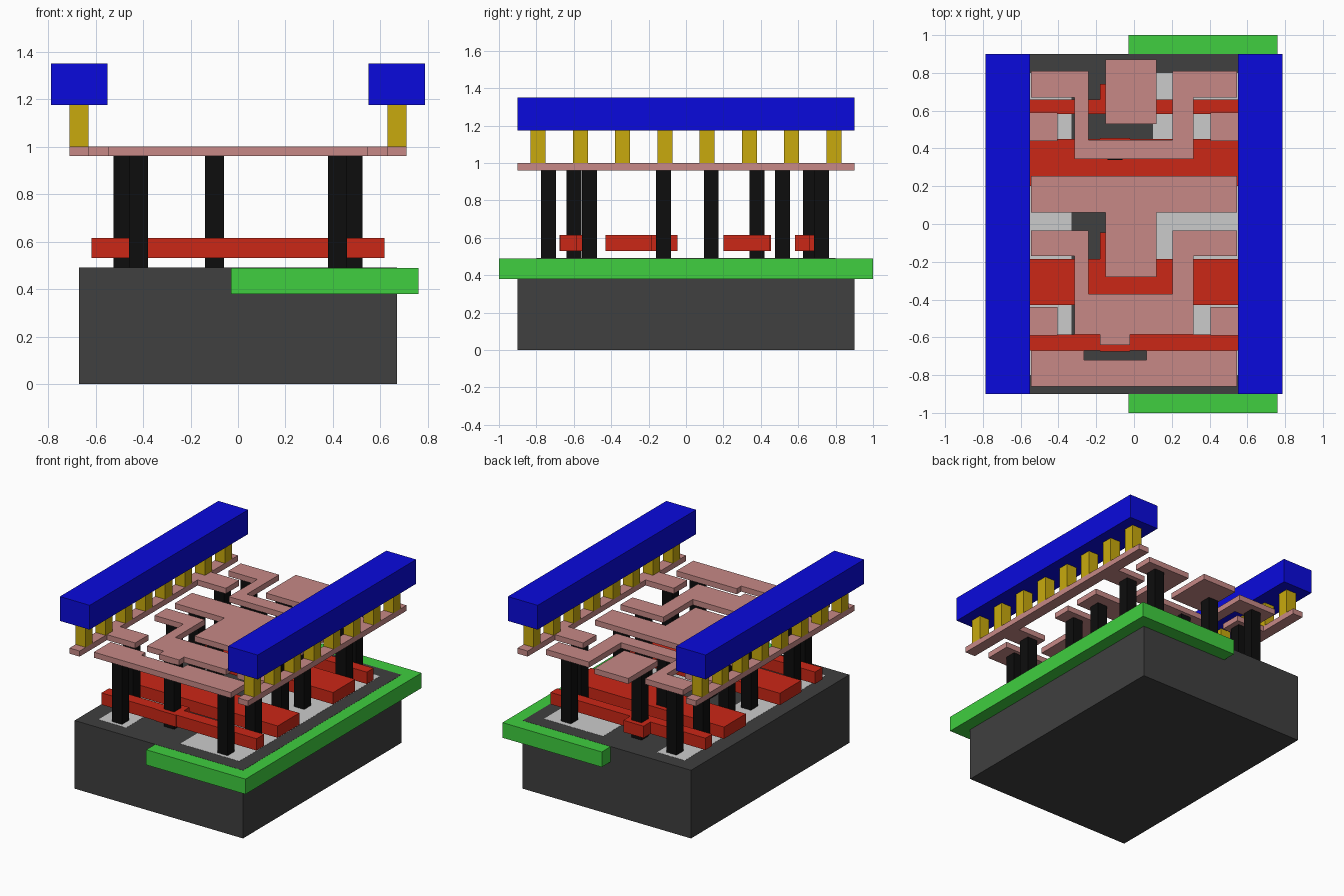
import bpy, bmesh

if "Cube" in bpy.data.objects:
    bpy.data.objects.remove(bpy.data.objects["Cube"])


def material(name, rgb):
    m = bpy.data.materials.new(name)
    m.diffuse_color = (*rgb, 1)
    m.use_nodes = True
    m.node_tree.nodes["Principled BSDF"].inputs["Base Color"].default_value = m.diffuse_color
    return m


DARK = material("dark_grey", (0.05, 0.05, 0.05))
GREEN = material("green", (0.05, 0.62, 0.05))
PALE = material("pale_grey", (0.6, 0.6, 0.6))
RED = material("red", (0.6, 0.02, 0.008))
BLACK = material("black", (0.004, 0.004, 0.004))
PINK = material("pink", (0.57, 0.25, 0.24))
GOLD = material("gold", (0.58, 0.4, 0.004))
BLUE = material("blue", (0.003, 0.003, 0.72))


def prism(name, outline, z0, z1, mat):
    """Extrude a flat outline from z0 up to z1."""
    bm = bmesh.new()
    face = bm.faces.new([bm.verts.new((x, y, z0)) for x, y in outline])
    top = bmesh.ops.extrude_face_region(bm, geom=[face])["geom"]
    bmesh.ops.translate(bm, vec=(0, 0, z1 - z0),
                        verts=[v for v in top if isinstance(v, bmesh.types.BMVert)])
    bmesh.ops.recalc_face_normals(bm, faces=bm.faces)
    mesh = bpy.data.meshes.new(name)
    bm.to_mesh(mesh)
    bm.free()
    mesh.materials.append(mat)
    ob = bpy.data.objects.new(name, mesh)
    bpy.context.collection.objects.link(ob)
    return ob


def box(name, x0, x1, y0, y1, z0, z1, mat):
    return prism(name, [(x0, y0), (x1, y0), (x1, y1), (x0, y1)], z0, z1, mat)


def post(name, x, y, z0, z1, mat, r=0.04):
    return box(name, x - r, x + r, y - r, y + r, z0, z1, mat)


TOP = 0.49       # top of the substrate
M0, M1 = 0.96, 1.0   # lower metal layer

# Substrate, well and the two diffusion strips
box("substrate", -0.67, 0.67, -0.9, 0.9, 0, TOP, DARK)
box("well", -0.03, 0.76, -1, 1, 0.38, TOP - 0.001, GREEN)
box("diffusion_left", -0.55, -0.33, -0.8, 0.8, 0.44, TOP + 0.001, PALE)
box("diffusion_right", 0.1, 0.57, -0.8, 0.8, 0.44, TOP + 0.001, PALE)

# Gate bars, each with a contact pad jogging to one side
X, A, B, Z0, Z1 = 0.617, -0.18, -0.02, 0.53, 0.615


def gate(name, y0, y1, pad):
    lo, hi = min(y0, pad - 0.075), max(y1, pad + 0.075)
    pts = [(-X, y0)]
    if lo < y0:
        pts += [(A, y0), (A, lo), (B, lo), (B, y0)]
    pts += [(X, y0), (X, y1)]
    if hi > y1:
        pts += [(B, y1), (B, hi), (A, hi), (A, y1)]
    pts.append((-X, y1))
    prism(name, pts, Z0, Z1, RED)
    post(name + "_contact", -0.10, pad, TOP, M0, BLACK)


gate("gate_1", -0.67, -0.585, -0.6)
gate("gate_2", -0.43, -0.185, -0.12)
gate("gate_3", 0.2, 0.45, 0.38)
gate("gate_4", 0.583, 0.66, 0.665)

# Diffusion contacts, on both sides
for side in (-1, 1):
    for y, x in ((-0.735, 0.42), (-0.515, 0.485), (-0.12, 0.42),
                 (0.135, 0.42), (0.515, 0.485), (0.725, 0.42)):
        post("diffusion_contact", side * x, y, TOP, M0, BLACK)

# Lower metal traces
E = 0.545
prism("front_trace", [(-E, -0.86), (E, -0.86), (E, -0.67), (0.065, -0.67),
                      (0.065, -0.72), (-0.265, -0.72), (-0.265, -0.67), (-E, -0.67)], M0, M1, PINK)
prism("tee_trace", [(-E, 0.06), (-0.15, 0.06), (-0.15, -0.28), (0.12, -0.28),
                    (0.12, 0.06), (E, 0.06), (E, 0.255), (-E, 0.255)], M0, M1, PINK)
box("pad_trace", -0.15, 0.12, 0.53, 0.87, M0, M1, PINK)


def cup(name, y_base, y_floor, y_arm, y_top, tab=()):
    """U-shaped trace with outward arms."""
    prism(name, [(-0.315, y_base), *tab, (0.315, y_base), (0.315, y_arm), (E, y_arm),
                 (E, y_top), (0.205, y_top), (0.205, y_floor), (-0.24, y_floor),
                 (-0.24, y_top), (-E, y_top), (-E, y_arm), (-0.315, y_arm)], M0, M1, PINK)


cup("front_cup_trace", -0.585, -0.37, -0.17, -0.035,
    [(A, -0.585), (A, -0.64), (B, -0.64), (B, -0.585)])
cup("back_cup_trace", 0.345, 0.445, 0.67, 0.81)

# Power rails with inward stubs, vias and upper bars
for side, label in ((-1, "left"), (1, "right")):
    pts = [(0.71, -0.9), (0.71, 0.9), (0.63, 0.9)]
    for y in (0.515, -0.515):
        pts += [(0.63, y + 0.075), (0.405, y + 0.075), (0.405, y - 0.075), (0.63, y - 0.075)]
    pts.append((0.63, -0.9))
    prism(label + "_rail", [(side * x, y) for x, y in pts], M0, M1, PINK)
    for i in range(8):
        post(label + "_via", side * 0.67, (i - 3.5) * 0.226, M1, 1.175, GOLD)
    x0, x1 = sorted((side * 0.55, side * 0.787))
    box(label + "_upper_bar", x0, x1, -0.9, 0.9, 1.175, 1.35, BLUE)
